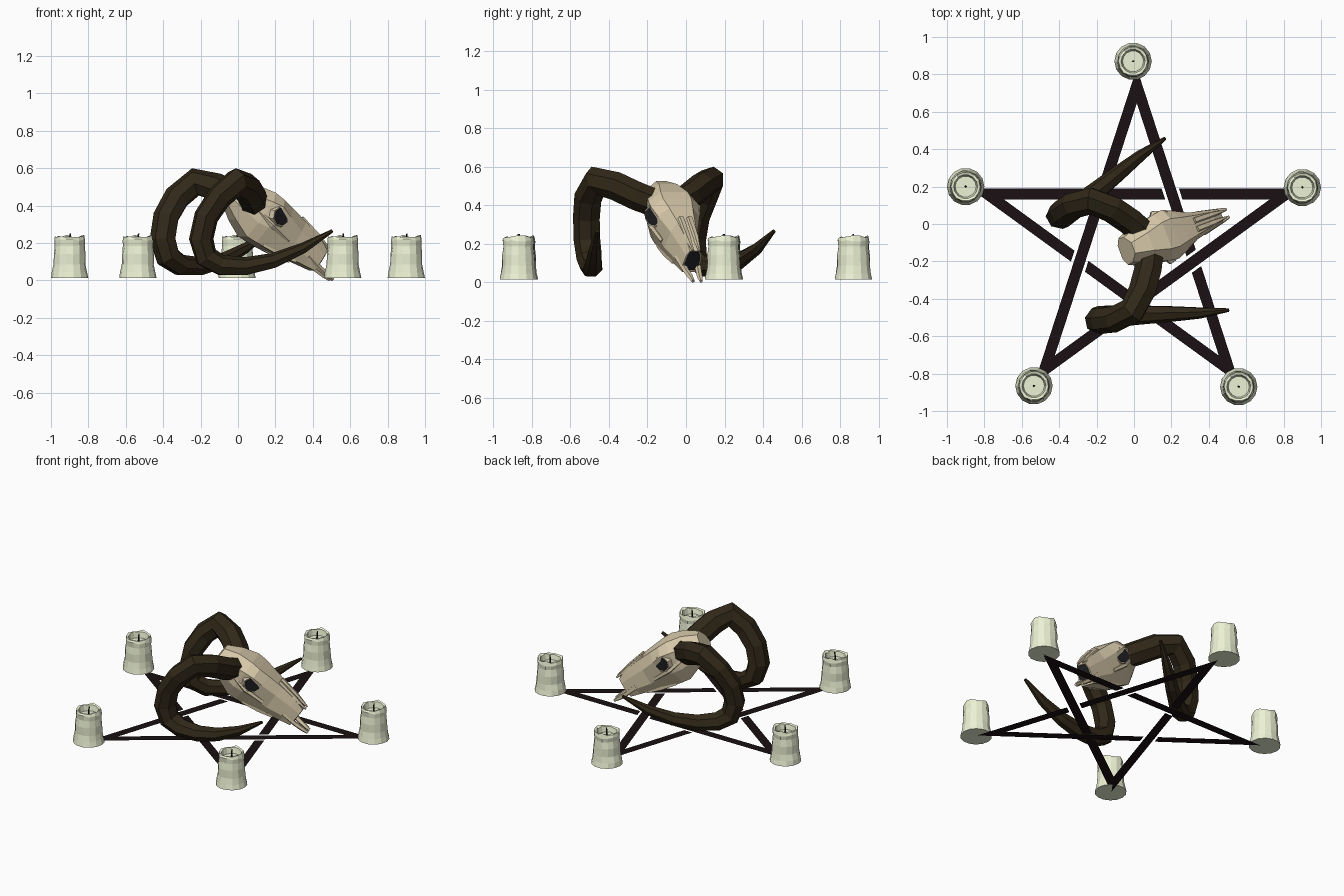
import bpy, bmesh, random
from math import sin, cos, pi, radians
from mathutils import Vector, Matrix

if "Cube" in bpy.data.objects:
    bpy.data.objects.remove(bpy.data.objects["Cube"])

random.seed(4)


def material(name, rgb):
    m = bpy.data.materials.new(name)
    m.diffuse_color = (*rgb, 1)
    m.use_nodes = True
    m.node_tree.nodes["Principled BSDF"].inputs["Base Color"].default_value = m.diffuse_color
    return m


WAX = material("wax", (0.84, 0.89, 0.66))
BONE = material("bone", (0.68, 0.58, 0.40))
HORN = material("horn", (0.03, 0.021, 0.009))
DARK = material("hollow", (0.015, 0.015, 0.018))
BLACK = material("star_paint", (0.010, 0.005, 0.006))


def build(name, verts, faces, mat, matrix=Matrix()):
    me = bpy.data.meshes.new(name)
    me.from_pydata([matrix @ Vector(v) for v in verts], [], faces)
    bm = bmesh.new()
    bm.from_mesh(me)
    bmesh.ops.recalc_face_normals(bm, faces=bm.faces)
    bm.to_mesh(me)
    bm.free()
    me.materials.append(mat)
    ob = bpy.data.objects.new(name, me)
    bpy.context.collection.objects.link(ob)
    return ob


def loft(name, rings, mat, matrix=Matrix()):
    n = len(rings[0])
    verts = [v for r in rings for v in r]
    faces = [(a * n + i, a * n + (i + 1) % n, (a + 1) * n + (i + 1) % n, (a + 1) * n + i)
             for a in range(len(rings) - 1) for i in range(n)]
    faces += [tuple(range(n)), tuple(range(len(verts) - n, len(verts)))]
    return build(name, verts, faces, mat, matrix)


def tube(name, path, sides, mat, matrix=Matrix(), flat=1.0):
    pts = [Vector(p[:3]) for p in path]
    rings, old, u = [], None, None
    for i, p in enumerate(pts):
        t = (pts[min(i + 1, len(pts) - 1)] - pts[max(i - 1, 0)]).normalized()
        u = t.orthogonal().normalized() if old is None else old.rotation_difference(t) @ u
        w, r, old = t.cross(u), path[i][3], t
        rings.append([p + u * cos(2 * pi * k / sides) * r + w * sin(2 * pi * k / sides) * r * flat
                      for k in range(sides)])
    return loft(name, rings, mat, matrix)


# woven five-pointed star of flat strips
C, R, HALF, GAP, Z = Vector((0.015, -0.10)), 0.84, 0.029, 0.015, 0.012
tips = [C + R * Vector((cos(radians(90 + 72 * k)), sin(radians(90 + 72 * k)))) for k in range(5)]
bars = [(tips[k], (tips[(k + 2) % 5] - tips[k]).normalized(), tips[(k + 2) % 5]) for k in range(5)]


def cut(bar, q, g):
    p, d, _ = bar
    side = Vector((-d.y, d.x)) * HALF
    return [(e + d * ((q - e).cross(g) / d.cross(g))).to_3d() + Vector((0, 0, Z))
            for e in (p + side, p - side)]


for k, bar in enumerate(bars):
    over = bars[k - 1]
    g = over[1]
    nrm = Vector((-g.y, g.x)) * (HALF + GAP)
    if nrm.dot(bar[1]) < 0:
        nrm = -nrm
    ends = [cut(bar, bar[0], bar[0] - C), cut(bar, over[0] - nrm, g),
            cut(bar, over[0] + nrm, g), cut(bar, bar[2], bar[2] - C)]
    for a, b in ((0, 1), (2, 3)):
        build("star_strip", ends[a] + ends[b][::-1], [(0, 1, 2, 3)], BLACK)

# candles: uneven turned body with a hollow top, plus wick
profile = [(.100, .012), (.094, .045), (.086, .085), (.085, .14), (.080, .185),
           (.083, .215), (.078, .238), (.064, .232), (.056, .195)]
rings = []
for i, (r, z) in enumerate(profile):
    ring = []
    for k in range(14):
        j = r * (1 + (random.uniform(-.03, .03) if 0 < i < 7 else 0))
        ring.append((j * cos(2 * pi * k / 14), j * sin(2 * pi * k / 14),
                     z + (random.uniform(-.008, .006) if 4 < i < 8 else 0)))
    rings.append(ring)
for x, y in ((-.005, .87), (-.90, .20), (.90, .195), (-.535, -.865), (.56, -.87)):
    spot = Matrix.Translation((x, y, 0))
    loft("candle", rings, WAX, spot)
    tube("candle_wick", [(0, 0, .19, .006), (0, 0, .225, .005), (.004, 0, .25, .004)], 5, DARK, spot)

# skull frame: f along the snout, s sideways, n out of the forehead
s = Vector((-.347, .938, 0)).normalized()
pitch = radians(35)
f = Vector((s.y * cos(pitch), -s.x * cos(pitch), -sin(pitch)))
n = f.cross(s)
S = Matrix((f, s, n)).transposed().to_4x4()
S.translation = (.18, -.06, .35)

# skull body: distance along f, then four half-width / height pairs from top to base
sections = [
    (-.26, (.03, .03), (.07, -.02), (.075, -.07), (.04, -.10)),
    (-.17, (.05, .075), (.105, .01), (.105, -.09), (.06, -.15)),
    (-.07, (.075, .095), (.13, .035), (.11, -.10), (.07, -.19)),
    (-.01, (.078, .092), (.138, .045), (.115, -.09), (.07, -.185)),
    (.06, (.065, .085), (.115, .03), (.105, -.08), (.065, -.175)),
    (.17, (.048, .072), (.075, .01), (.088, -.09), (.058, -.15)),
    (.29, (.034, .05), (.054, .0), (.064, -.08), (.05, -.125)),
    (.36, (.028, .022), (.042, -.01), (.050, -.07), (.042, -.112))]
rings = [[(t, w, h) for w, h in prof] + [(t, -w, h) for w, h in prof[::-1]]
         for t, *prof in sections]
loft("skull", rings, BONE, S)

# nose hollow at the snout end
end = [(.364, w * .82, h * .85) for _, w, h in rings[-1]]
mid = [(.30, w * .6, h * .8) for _, w, h in rings[-2]]
loft("nose_hollow", [mid, end], DARK, S)


def octagon(r, z):
    return [(r * cos(pi * k / 4), r * .9 * sin(pi * k / 4), z) for k in range(8)]


for m in (1, -1):
    # eye socket with bony rim
    look = Vector((.38, m, .12)).to_track_quat('Z', 'Y').to_matrix().to_4x4()
    eye = S @ Matrix.Translation((.01, m * .121, -.004)) @ look
    loft("eye_rim", [octagon(.068, -.03), octagon(.060, .008), octagon(.053, .007)], BONE, eye)
    loft("eye_hollow", [octagon(.053, .0), octagon(.052, .010)], DARK, eye)
    # nasal splint, front jaw prong, cheek bar and tooth row
    tube("nasal_bone", [(.14, m * .024, .072, .02), (.28, m * .022, .05, .017), (.375, m * .018, .034, .006)],
         5, BONE, S)
    tube("front_jaw", [(.28, m * .046, -.07, .024), (.38, m * .036, -.085, .016),
                       (.44, m * .026, -.088, .015), (.478, m * .022, -.088, .009)], 5, BONE, S)
    tube("cheek_bar", [(-.15, m * .095, -.04, .015), (.0, m * .115, -.065, .018), (.13, m * .088, -.075, .014)],
         5, BONE, S)
    tube("tooth_row", [(.03, m * .06, -.17, .016), (.14, m * .055, -.155, .015), (.24, m * .048, -.135, .01)],
         4, BONE, S)

# curled horns, the second mirrored across the skull's middle plane
horn = [(.09, -.13, .40, .078), (.075, -.25, .445, .080), (.045, -.36, .497, .080), (-.01, -.465, .525, .080),
        (-.10, -.507, .445, .075), (-.170, -.515, .34, .073), (-.197, -.512, .22, .073),
        (-.170, -.500, .125, .070), (-.09, -.49, .08, .062), (.04, -.485, .074, .054),
        (.19, -.48, .105, .045), (.35, -.475, .173, .032), (.505, -.46, .265, .010)]
plane = Matrix.Translation((.34, 0, 0))
mirror = plane @ Matrix.Scale(-1, 4, s) @ plane.inverted()
for name, mat in (("right_horn", Matrix()), ("left_horn", mirror)):
    tube(name, horn, 7, HORN, mat, .9)
